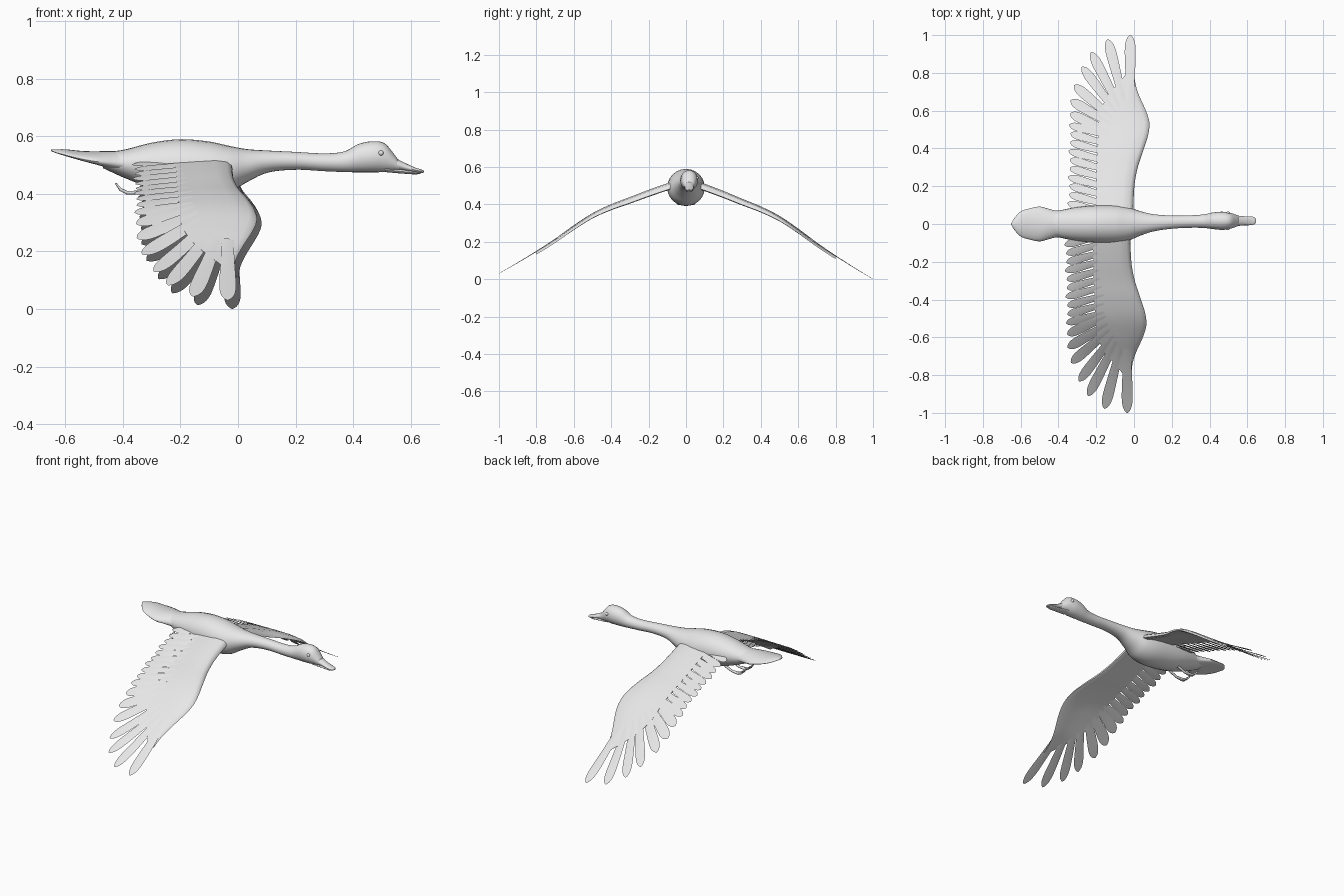
import bpy, bmesh, math
from mathutils import Vector

if "Cube" in bpy.data.objects:
    bpy.data.objects.remove(bpy.data.objects["Cube"])

mat = bpy.data.materials.new("pale grey")
mat.use_nodes = True
mat.diffuse_color = (0.8, 0.8, 0.8, 1)
mat.node_tree.nodes["Principled BSDF"].inputs["Base Color"].default_value = (0.8, 0.8, 0.8, 1)


def curve(keys, x, col=1):
    """Smooth interpolation of a column in a table sorted by its first column."""
    x = min(max(x, keys[0][0]), keys[-1][0])
    i = 0
    while i < len(keys) - 2 and x > keys[i + 1][0]:
        i += 1

    def slope(j):
        a, b = keys[max(j - 1, 0)], keys[min(j + 1, len(keys) - 1)]
        return (b[col] - a[col]) / (b[0] - a[0])
    h = keys[i + 1][0] - keys[i][0]
    t = (x - keys[i][0]) / h
    return ((2*t**3 - 3*t*t + 1) * keys[i][col] + (t**3 - 2*t*t + t) * h * slope(i)
            + (3*t*t - 2*t**3) * keys[i + 1][col] + (t**3 - t*t) * h * slope(i + 1))


def loft(name, rings, angle=50):
    """Closed skin through rings of points, capped at both ends."""
    bm = bmesh.new()
    loops = [[bm.verts.new(p) for p in r] for r in rings]
    n = len(loops[0])
    for a, b in zip(loops, loops[1:]):
        for k in range(n):
            bm.faces.new((a[k], a[(k + 1) % n], b[(k + 1) % n], b[k]))
    bm.faces.new(loops[0])
    bm.faces.new(loops[-1])
    bmesh.ops.recalc_face_normals(bm, faces=bm.faces)
    me = bpy.data.meshes.new(name)
    bm.to_mesh(me)
    bm.free()
    ob = bpy.data.objects.new(name, me)
    bpy.context.collection.objects.link(ob)
    finish(ob, angle)
    return ob


def finish(ob, angle=50):
    if not ob.data.materials:
        ob.data.materials.append(mat)
    bpy.ops.object.select_all(action='DESELECT')
    ob.select_set(True)
    bpy.context.view_layer.objects.active = ob
    bpy.ops.object.shade_smooth_by_angle(angle=math.radians(angle))


def tube(name, keys, steps, n=24):
    """Loft of ellipses along x; rows are x, bottom, top, half width, centre y."""
    x0, x1 = keys[0][0], keys[-1][0]
    rings = []
    for s in range(steps + 1):
        x = x0 + (x1 - x0) * s / steps
        lo, hi, w, cy = (curve(keys, x, c) for c in (1, 2, 3, 4))
        w, h = max(w, 0.003), max((hi - lo) / 2, 0.002)
        rings.append([(x, cy + w * math.cos(a), (lo + hi) / 2 + h * math.sin(a))
                      for a in (2 * math.pi * k / n for k in range(n))])
    return loft(name, rings)


# Body, neck and head in one skin
tube("body_neck_and_head", [
    (-0.47, 0.490, 0.545, 0.050, 0), (-0.40, 0.458, 0.553, 0.070, 0),
    (-0.30, 0.420, 0.578, 0.090, 0), (-0.20, 0.399, 0.590, 0.099, 0),
    (-0.10, 0.392, 0.582, 0.099, 0), (-0.03, 0.405, 0.567, 0.088, 0),
    (0.03, 0.440, 0.556, 0.066, 0.003), (0.10, 0.473, 0.551, 0.046, 0.006),
    (0.20, 0.484, 0.546, 0.035, 0.010), (0.30, 0.479, 0.541, 0.033, 0.013),
    (0.37, 0.476, 0.548, 0.036, 0.015), (0.42, 0.475, 0.574, 0.044, 0.017),
    (0.47, 0.475, 0.583, 0.048, 0.017), (0.51, 0.476, 0.576, 0.042, 0.017),
    (0.535, 0.478, 0.548, 0.034, 0.017), (0.56, 0.480, 0.515, 0.024, 0.017)], 90)

# Upper and lower bill
tube("upper_bill", [(0.51, 0.487, 0.545, 0.030, 0.017), (0.545, 0.485, 0.526, 0.028, 0.017),
                    (0.58, 0.480, 0.508, 0.024, 0.017), (0.62, 0.474, 0.490, 0.023, 0.017),
                    (0.638, 0.473, 0.485, 0.018, 0.017), (0.646, 0.474, 0.481, 0.008, 0.017)], 24, 16)
tube("lower_bill", [(0.51, 0.476, 0.492, 0.026, 0.017), (0.58, 0.470, 0.484, 0.021, 0.017),
                    (0.62, 0.468, 0.478, 0.018, 0.017), (0.634, 0.470, 0.475, 0.008, 0.017)], 16, 16)

# Tail fan, its middle raised and its sides drooping
tail_keys = [(-0.65, 0.004, 0.552, 0.003), (-0.635, 0.030, 0.549, 0.006), (-0.60, 0.066, 0.544, 0.011),
             (-0.55, 0.083, 0.534, 0.016), (-0.50, 0.092, 0.526, 0.022), (-0.46, 0.083, 0.521, 0.028),
             (-0.41, 0.071, 0.515, 0.034), (-0.33, 0.075, 0.510, 0.036)]
rings = []
for s in range(33):
    x = -0.65 + 0.32 * s / 32
    w, z, h = (curve(tail_keys, x, c) for c in (1, 2, 3))
    rings.append([(x, w * math.cos(a), z + h * math.sin(a) - 0.012 * math.cos(a) ** 2 * w / 0.09)
                  for a in (2 * math.pi * k / 24 for k in range(24))])
loft("tail", rings)

# Wing tables: arch height, leading edge and rear edge of the panel by span
ARCH = [(0.04, 0.522), (0.1, 0.503), (0.2, 0.467), (0.3, 0.428), (0.4, 0.390), (0.5, 0.342),
        (0.6, 0.276), (0.7, 0.203), (0.8, 0.137), (0.9, 0.075), (1.0, 0.016)]
LEAD = [(0.04, -0.012), (0.2, -0.006), (0.3, 0.012), (0.4, 0.045), (0.48, 0.069), (0.54, 0.073),
        (0.6, 0.055), (0.68, 0.019), (0.74, 0.0), (0.8, -0.006)]
REAR = [(0.04, -0.21), (0.3, -0.205), (0.5, -0.195), (0.6, -0.185), (0.68, -0.145),
        (0.74, -0.095), (0.8, -0.045)]
# Wing section: chord fraction from the front, height in half thicknesses
SECTION = [(0, -0.6), (0.02, 0.3), (0.1, 0.9), (0.3, 1.0), (0.6, 0.6), (1, 0.1),
           (1, -0.2), (0.6, -0.5), (0.3, -0.7), (0.08, -1.0)]


def place(x, y, z, side):
    # slight tilt between the two wings
    return (x + 0.008 * side, side * y, z - 0.015 * side * y)


# Outer feathers: base x, base y, tip x, tip y, half width
FEATHERS = [(-0.028, 0.66, -0.028, 1.0, 0.029), (-0.065, 0.66, -0.148, 0.978, 0.028),
            (-0.085, 0.62, -0.235, 0.91, 0.027), (-0.10, 0.59, -0.283, 0.832, 0.026),
            (-0.12, 0.56, -0.325, 0.735, 0.027), (-0.13, 0.53, -0.343, 0.655, 0.027),
            (-0.14, 0.49, -0.345, 0.585, 0.026)]
# Inner feathers in an even row
FEATHERS += [(-0.15, 0.47 - 0.046 * i, -0.343 - 0.008 * (i % 3 == 0) - 0.001 * i,
              0.525 - 0.046 * i, 0.0215) for i in range(10)]
# Blade outline: fraction of length, fraction of half width
BLADE = [(0, 0.75), (0.25, 0.8), (0.5, 0.92), (0.7, 1.0), (0.82, 0.97), (0.91, 0.78),
         (0.97, 0.45), (1.0, 0.08)]

for side, label in ((1, "left"), (-1, "right")):
    # Wing panel
    rings = []
    for s in range(39):
        y = 0.04 + 0.02 * s
        front, back, z = curve(LEAD, y), curve(REAR, y), curve(ARCH, y)
        half = 0.017 - 0.016 * (y / 0.82) ** 2
        rings.append([place(front + (back - front) * f, y,
                            z + half * h - 0.016 * (1 - f) ** 2, side) for f, h in SECTION])
    loft(label + "_wing", rings, 60)

    # Flight feathers
    for i, (bx, by, tx, ty, width) in enumerate(FEATHERS):
        base, tip = Vector((bx, by)), Vector((tx, ty))
        along = tip - base
        across = Vector((-along.y, along.x)).normalized()
        rings = []
        for s in range(19):
            t = math.sin(math.pi / 2 * s / 18)
            mid = base + along * t
            w = width * curve(BLADE, t)
            ring = []
            for u, v in ((-1, 0), (0, 1), (1, 0), (0, -1)):
                p = mid + across * (u * w)
                z = curve(ARCH, p.y) + 0.004 * v * (1 - 0.8 * t) + 0.003 * u * (1 - t * t)
                ring.append(place(p.x, p.y, z, side))
            rings.append(ring)
        loft(f"{label}_feather_{i + 1}", rings, 60)

    # Eye
    bpy.ops.mesh.primitive_uv_sphere_add(segments=16, ring_count=8, radius=0.009,
                                         location=(0.497, 0.017 + side * 0.041, 0.542))
    bpy.context.object.name = label + "_eye"
    finish(bpy.context.object)

    # Tucked leg with three trailing toes
    cu = bpy.data.curves.new(label + "_foot", 'CURVE')
    cu.dimensions, cu.bevel_depth, cu.bevel_resolution = '3D', 0.007, 2
    cu.use_fill_caps = True
    for dy in (-0.018, 0, 0.018):
        pts = [(-0.29, 0.035, 0.425), (-0.34, 0.035, 0.405), (-0.385, 0.035 + dy * 0.4, 0.404),
               (-0.408, 0.035 + dy * 0.8, 0.415), (-0.425, 0.035 + dy, 0.437)]
        sp = cu.splines.new('POLY')
        sp.points.add(len(pts) - 1)
        for j, (p, (x, y, z)) in enumerate(zip(sp.points, pts)):
            p.co = (x, side * y, z, 1)
            p.radius = (1, 1, 0.9, 0.8, 0.4)[j]
    cu.materials.append(mat)
    bpy.context.collection.objects.link(bpy.data.objects.new(label + "_foot", cu))
